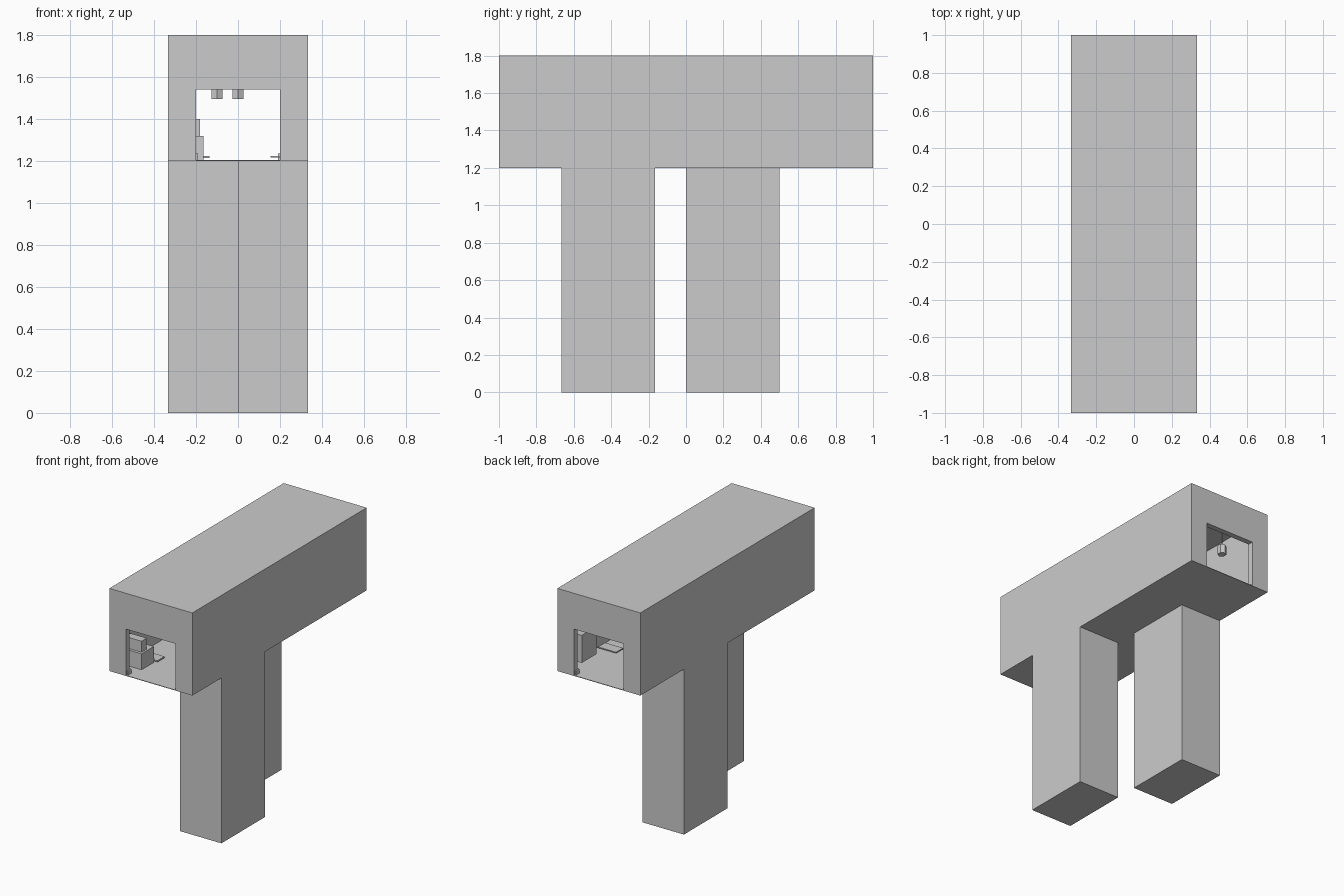
import bpy
import bmesh
from mathutils import Vector

cube = bpy.data.objects.get("Cube")
if cube:
    bpy.data.objects.remove(cube, do_unlink=True)

grey = bpy.data.materials.new("plain_grey")
grey.use_nodes = True
COLOUR = (0.6, 0.6, 0.6, 1)
grey.diffuse_color = COLOUR
grey.node_tree.nodes["Principled BSDF"].inputs["Base Color"].default_value = COLOUR


def finish(name, bm):
    mesh = bpy.data.meshes.new(name)
    bm.to_mesh(mesh)
    bm.free()
    mesh.materials.append(grey)
    obj = bpy.data.objects.new(name, mesh)
    bpy.context.scene.collection.objects.link(obj)
    return obj


def box(name, x, y, z):
    """Box from three (low, high) ranges."""
    bm = bmesh.new()
    bmesh.ops.create_cube(bm, size=1)
    spans = (x, y, z)
    bmesh.ops.scale(bm, vec=[b - a for a, b in spans], verts=bm.verts)
    bmesh.ops.translate(bm, vec=[(a + b) / 2 for a, b in spans], verts=bm.verts)
    return finish(name, bm)


def prism(name, radius, sides, x, y, z):
    """Upright prism between two heights."""
    bm = bmesh.new()
    bmesh.ops.create_cone(bm, cap_ends=True, segments=sides, radius1=radius,
                          radius2=radius, depth=z[1] - z[0])
    bmesh.ops.translate(bm, vec=Vector((x, y, sum(z) / 2)), verts=bm.verts)
    return finish(name, bm)


W = 1 / 3          # half width
FLOOR, ROOF = 1.2, 1.8

# Hollow upper hall with an opening in each end wall
hall = box("hall", (-W, W), (-1, 1), (FLOOR, ROOF))
cutters = [
    box("room_cutter", (-W + 0.012, W - 0.012), (-0.96, 0.96), (FLOOR + 0.004, ROOF - 0.012)),
    box("doorway_cutter", (-0.2, 0.2), (-1.1, 1.1), (FLOOR + 0.004, 1.54)),
]
for cutter in cutters:
    cutter.hide_render = True
    mod = hall.modifiers.new(cutter.name, 'BOOLEAN')
    mod.operation = 'DIFFERENCE'
    mod.solver = 'EXACT'
    mod.object = cutter
bpy.context.view_layer.update()
baked = bpy.data.meshes.new_from_object(
    hall.evaluated_get(bpy.context.evaluated_depsgraph_get()))
hall.modifiers.clear()
hall.data = baked
for cutter in cutters:
    bpy.data.objects.remove(cutter, do_unlink=True)

# Two staggered support pillars
box("front_pillar", (0, W), (-2 / 3, -1 / 6), (0, FLOOR))
box("back_pillar", (-W, 0), (0, 0.5), (0, FLOOR))

# Furniture on the right side near the front
box("lower_cabinet", (-0.31, -0.165), (-0.87, -0.73), (FLOOR, 1.32))
box("upper_cabinet", (-0.31, -0.18), (-0.85, -0.79), (1.32, 1.4))
box("right_shelf", (-0.22, -0.135), (-0.73, -0.65), (1.215, 1.225))

# Furniture on the left side near the back
box("wall_cabinet", (0.2, 0.32), (0.74, 0.91), (1.26, 1.46))
box("left_shelf", (0.155, 0.3), (0.5, 0.58), (1.216, 1.224))

# Small blocks at the foot of the door jambs
for name, s in (("front_jamb_block", -1), ("back_jamb_block", 1)):
    box(name, sorted((0.19 * s, 0.21 * s)), sorted((0.95 * s, 0.99 * s)), (FLOOR, 1.235))

# Hanging lamps with cords
for name, x, y in (("back_lamp", -0.1, 0.8), ("front_lamp", 0, 0)):
    prism(name, 0.03, 6, x, y, (1.495, 1.56))
    prism(name + "_cord", 0.003, 6, x, y, (1.56, 1.79))
